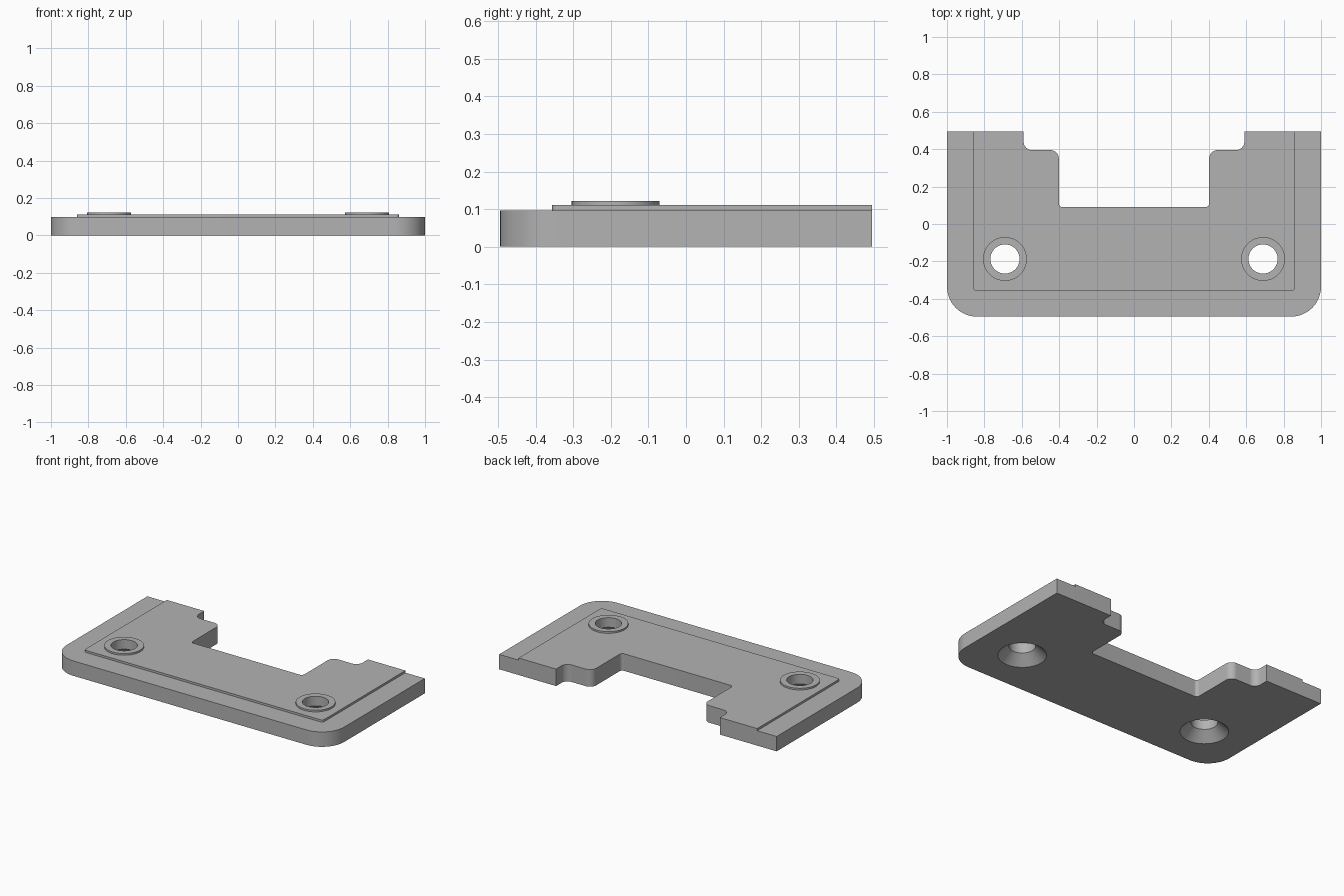
import bpy, bmesh, math
from mathutils import Vector

if "Cube" in bpy.data.objects:
    bpy.data.objects.remove(bpy.data.objects["Cube"])

PLATE_Z, PAD_Z, BOSS_Z = 0.097, 0.111, 0.122
HALF_Y = 0.495
HOLE_X, HOLE_Y = 0.69, -0.187

grey = bpy.data.materials.new("plain grey")
grey.use_nodes = True
grey.diffuse_color = (0.45, 0.45, 0.45, 1)
grey.node_tree.nodes["Principled BSDF"].inputs["Base Color"].default_value = (0.45, 0.45, 0.45, 1)


def add_object(name, bm):
    bmesh.ops.recalc_face_normals(bm, faces=bm.faces)
    mesh = bpy.data.meshes.new(name)
    bm.to_mesh(mesh)
    bm.free()
    mesh.materials.append(grey)
    obj = bpy.data.objects.new(name, mesh)
    bpy.context.collection.objects.link(obj)
    return obj


def fillet(corners, steps=12):
    """Round each (x, y, radius) corner of a closed outline."""
    points = []
    for i, (x, y, r) in enumerate(corners):
        p = Vector((x, y))
        if r == 0:
            points.append(p)
            continue
        a = (Vector(corners[i - 1][:2]) - p).normalized()
        b = (Vector(corners[(i + 1) % len(corners)][:2]) - p).normalized()
        centre = p + (a + b) * r          # all corners are square
        for k in range(steps + 1):
            t = k / steps * math.pi / 2
            points.append(centre - b * r * math.cos(t) - a * r * math.sin(t))
    return points


def prism(name, corners, z0, z1):
    bm = bmesh.new()
    face = bm.faces.new([bm.verts.new((p.x, p.y, z0)) for p in fillet(corners)])
    top = bmesh.ops.extrude_face_region(bm, geom=[face])["geom"]
    bmesh.ops.translate(bm, vec=(0, 0, z1 - z0),
                        verts=[v for v in top if isinstance(v, bmesh.types.BMVert)])
    return add_object(name, bm)


def turned(name, x, profile, sides=64):
    """Solid of revolution from (radius, z) rings, standing at a hole position."""
    bm = bmesh.new()
    rings = [[bm.verts.new((x + r * math.cos(2 * math.pi * k / sides),
                            HOLE_Y + r * math.sin(2 * math.pi * k / sides), z))
              for k in range(sides)] for r, z in profile]
    for low, high in zip(rings, rings[1:]):
        for k in range(sides):
            n = (k + 1) % sides
            bm.faces.new((low[k], low[n], high[n], high[k]))
    bm.faces.new(rings[0])
    bm.faces.new(rings[-1])
    return add_object(name, bm)


def combine(target, tool, operation):
    tool.hide_render = True
    mod = target.modifiers.new(tool.name, "BOOLEAN")
    mod.operation, mod.object, mod.solver = operation, tool, "EXACT"
    bpy.context.view_layer.objects.active = target
    bpy.ops.object.modifier_apply(modifier=mod.name)
    bpy.data.objects.remove(tool)


def mirrored(half):
    return half + [(-x, y, r) for x, y, r in reversed(half)]


# Plate body with rounded front corners and a stepped notch at the back
plate = prism("mounting_plate", mirrored([
    (1, -HALF_Y, 0.16), (1, HALF_Y, 0), (0.59, HALF_Y, 0),
    (0.59, 0.395, 0.045), (0.402, 0.395, 0.045), (0.402, 0.09, 0.02)]), 0, PAD_Z)

# Lower the rim, leaving the raised pad
rim = prism("rim_cutter", mirrored([
    (1.1, -0.6, 0), (1.1, 0.6, 0), (0.86, 0.6, 0), (0.86, -0.356, 0.015)]),
    PLATE_Z, 0.2)
combine(plate, rim, "DIFFERENCE")

# Raised bosses around countersunk screw holes
for side in (-1, 1):
    x = side * HOLE_X
    combine(plate, turned("boss", x, [(0.117, 0.05), (0.117, BOSS_Z)]), "UNION")
    combine(plate, turned("hole_cutter", x, [
        (0.163, -0.02), (0.078, 0.06), (0.078, 0.2)]), "DIFFERENCE")

bpy.ops.object.select_all(action="DESELECT")
plate.select_set(True)
bpy.context.view_layer.objects.active = plate
bpy.ops.object.shade_smooth_by_angle(angle=math.radians(25))
